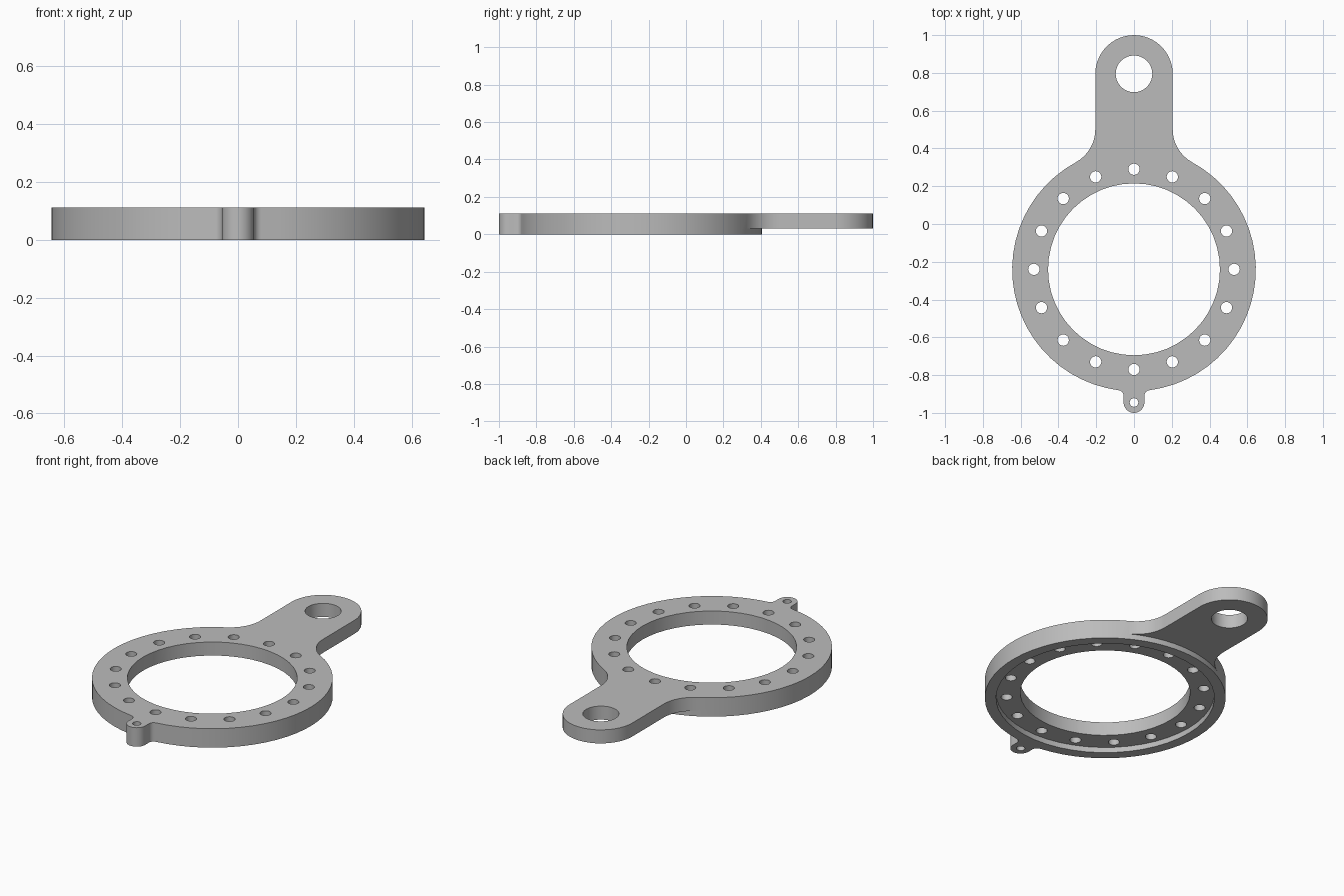
import bpy, bmesh
from math import sin, cos, radians

cube = bpy.data.objects.get("Cube")
if cube:
    bpy.data.objects.remove(cube, do_unlink=True)

RING_Y, RING_R, BORE_R, BOLT_R = -0.24, 0.645, 0.455, 0.53
RECESS_R, STEP, TOP = 0.585, 0.032, 0.112
ARM_Y, ARM_R = 0.795, 0.205


def arc(cx, cy, r, a0, a1, n):
    angles = [radians(a0 + (a1 - a0) * i / n) for i in range(n + 1)]
    return [(cx + r * cos(a), cy + r * sin(a)) for a in angles]


def circle(cx, cy, r, n):
    return arc(cx, cy, r, 0, 360, n)[:-1]


def prisms(name, outlines, z0, z1):
    """One object made of vertical prisms, one for each outline."""
    bm = bmesh.new()
    for pts in outlines:
        face = bm.faces.new([bm.verts.new((x, y, z0)) for x, y in pts])
        top = bmesh.ops.extrude_face_region(bm, geom=[face])["geom"]
        verts = [v for v in top if isinstance(v, bmesh.types.BMVert)]
        bmesh.ops.translate(bm, verts=verts, vec=(0, 0, z1 - z0))
    bmesh.ops.recalc_face_normals(bm, faces=bm.faces[:])
    mesh = bpy.data.meshes.new(name)
    bm.to_mesh(mesh)
    bm.free()
    obj = bpy.data.objects.new(name, mesh)
    bpy.context.collection.objects.link(obj)
    return obj


# Outline: tab, tab fillet, ring, arm fillet, rounded arm end; then mirrored
half = arc(0, -0.945, 0.055, -90, 0, 8)
half += arc(0.085, -0.91, 0.03, 180, 97.2, 6)
half += arc(0, RING_Y, RING_R, -82.8, 61.5, 24)[1:]
half += arc(0.402, 0.5, 0.197, 241.5, 180, 8)[1:]
half += arc(0, ARM_Y, ARM_R, 0, 90, 10)
outline = half + [(-x, y) for x, y in half[-2:0:-1]]
plate = prisms("mounting_plate", [outline], 0, TOP)

# Through holes: bore, arm eye, tab eye and the ring of bolt holes
holes = [circle(0, RING_Y, BORE_R, 48),
         circle(0, ARM_Y, 0.097, 32),
         circle(0, -0.945, 0.023, 16)]
for x, y in circle(0, RING_Y, BOLT_R, 16):
    holes.append(circle(x, y, 0.03, 20))
hole_cutter = prisms("hole_cutter", holes, -0.1, 0.3)

# Underside: recess inside the lip, and the raised bottom of the arm
relief = arc(0, RING_Y, RING_R, 61, 119, 12) + arc(0, RING_Y, 1.6, 119, 61, 12)
under_cutter = prisms("underside_cutter",
                      [circle(0, RING_Y, RECESS_R, 48), relief], -0.1, STEP)

bpy.ops.object.select_all(action='DESELECT')
bpy.context.view_layer.objects.active = plate
plate.select_set(True)
for cutter in (under_cutter, hole_cutter):
    cutter.hide_render = True
    mod = plate.modifiers.new(cutter.name, 'BOOLEAN')
    mod.operation = 'DIFFERENCE'
    mod.solver = 'EXACT'
    mod.object = cutter
    bpy.ops.object.modifier_apply(modifier=mod.name)
    bpy.data.objects.remove(cutter, do_unlink=True)

# Plain grey finish
grey = bpy.data.materials.new("plain_grey")
grey.use_nodes = True
colour = (0.5, 0.5, 0.5, 1)
grey.diffuse_color = colour
grey.node_tree.nodes["Principled BSDF"].inputs["Base Color"].default_value = colour
plate.data.materials.clear()
plate.data.materials.append(grey)
bpy.ops.object.shade_smooth_by_angle(angle=radians(30))
